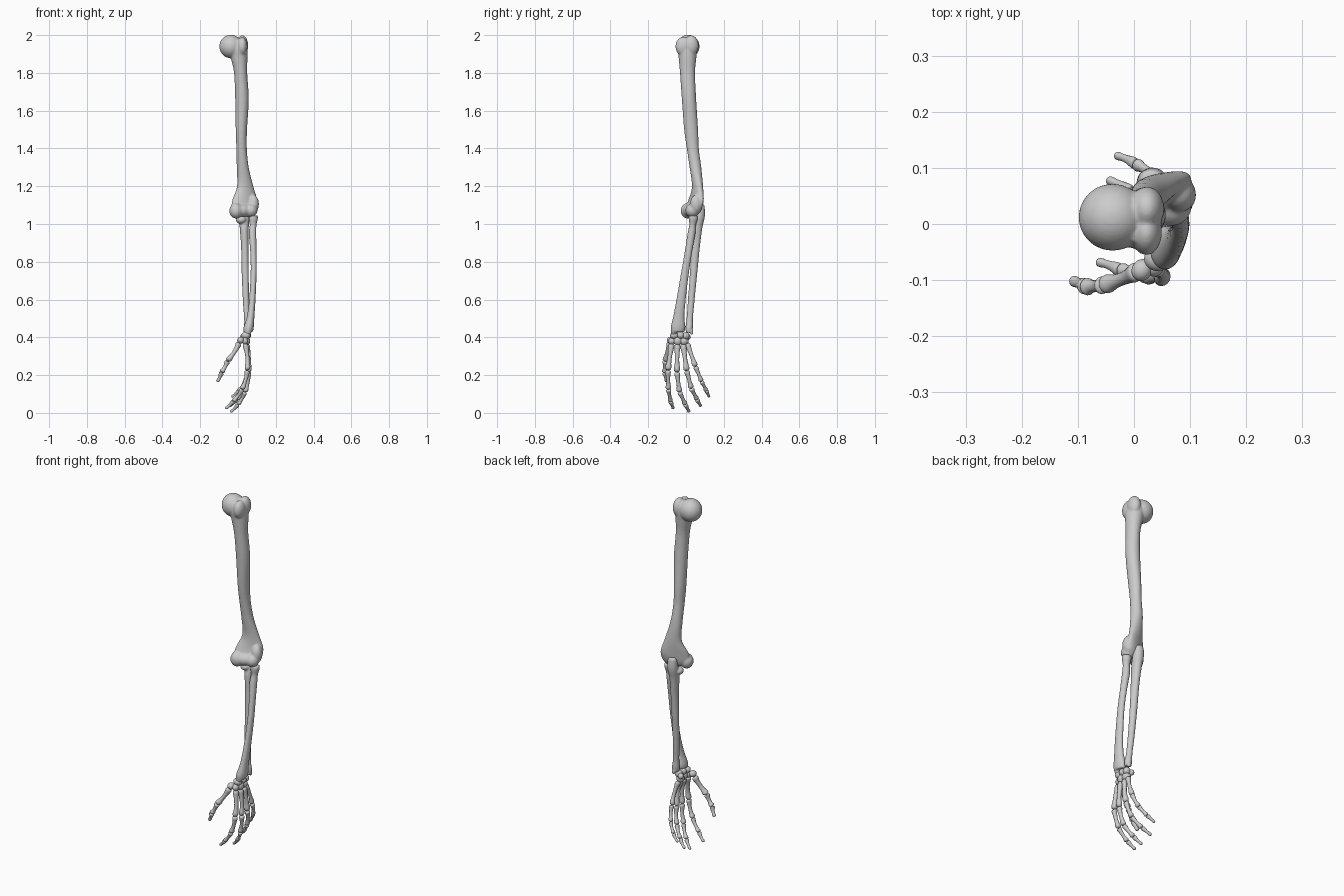
import bpy, bmesh, math
from mathutils import Vector, Matrix


def skin(bm, rings):
    """Bridge a list of closed rings of points and cap both ends."""
    rows = [[bm.verts.new(p) for p in r] for r in rings]
    n = len(rows[0])
    for a, b in zip(rows, rows[1:]):
        for i in range(n):
            bm.faces.new((a[i], a[(i + 1) % n], b[(i + 1) % n], b[i]))
    bm.faces.new(rows[0])
    bm.faces.new(rows[-1])


def catmull(p, sub):
    """Smoothly interpolate a list of number tuples."""
    out = []
    for i in range(len(p) - 1):
        a, b, c, d = p[max(i - 1, 0)], p[i], p[i + 1], p[min(i + 2, len(p) - 1)]
        for s in range(sub):
            t = s / sub
            out.append([0.5 * (2 * q + (r - o) * t + (2 * o - 5 * q + 4 * r - e) * t * t
                        + (3 * q - o - 3 * r + e) * t ** 3) for o, q, r, e in zip(a, b, c, d)])
    return out + [list(p[-1])]


def shaft(bm, stations, n=24):
    """Stations: x, y, z, half width, half depth, turn in degrees."""
    rings = []
    for x, y, z, a, b, turn in catmull(stations, 5):
        c, s = math.cos(math.radians(turn)), math.sin(math.radians(turn))
        ring = []
        for i in range(n):
            u = a * math.cos(2 * math.pi * i / n)
            v = b * math.sin(2 * math.pi * i / n)
            ring.append((x + u * c - v * s, y + u * s + v * c, z))
        rings.append(ring)
    skin(bm, rings)


def ball(bm, c, r, turn=0):
    m = Matrix.Translation(c) @ Matrix.Rotation(math.radians(turn), 4, 'Z') @ Matrix.Diagonal((*r, 1))
    bmesh.ops.create_uvsphere(bm, u_segments=24, v_segments=16, radius=1, matrix=m)


def finish(bm, name, voxel=0):
    bmesh.ops.recalc_face_normals(bm, faces=bm.faces)
    for f in bm.faces:
        f.smooth = True
    me = bpy.data.meshes.new(name)
    bm.to_mesh(me)
    bm.free()
    ob = bpy.data.objects.new(name, me)
    bpy.context.collection.objects.link(ob)
    if voxel:
        r = ob.modifiers.new("fuse", 'REMESH')
        r.mode, r.voxel_size, r.use_smooth_shade = 'VOXEL', voxel, True
        s = ob.modifiers.new("soften", 'SMOOTH')
        s.factor, s.iterations = 0.5, 10
    return ob


# Upper arm bone
bm = bmesh.new()
shaft(bm, [(.008, .008, 1.975, .028, .040, 0), (.004, .008, 1.93, .044, .052, 0),
           (.006, .008, 1.88, .044, .047, 0),
           (.014, .008, 1.80, .035, .040, 0), (.021, .016, 1.66, .036, .038, 0),
           (.018, .027, 1.50, .030, .037, 0), (.019, .036, 1.40, .028, .032, 0),
           (.025, .050, 1.30, .032, .031, 10), (.038, .061, 1.20, .045, .027, 20),
           (.036, .054, 1.13, .072, .027, 27), (.032, .040, 1.08, .074, .031, 27),
           (.030, .034, 1.055, .060, .026, 27)])
ball(bm, (-.038, .012, 1.940), (.061, .060, .062))           # shoulder ball
ball(bm, (.023, .027, 1.945), (.031, .040, .054))            # greater tubercle
ball(bm, (.022, -.014, 1.940), (.028, .042, .050))           # lesser tubercle
ball(bm, (-.010, .008, 1.070), (.036, .036, .041), 27)       # inner condyle
ball(bm, (.027, .022, 1.072), (.048, .034, .034), 27)
ball(bm, (.066, .034, 1.072), (.037, .038, .036), 27)        # outer condyle
ball(bm, (.080, .055, 1.105), (.030, .034, .050), 27)
finish(bm, "upper_arm_bone", .004)

# Inner forearm bone with elbow hook
bm = bmesh.new()
shaft(bm, [(.030, .080, 1.105, .016, .014, 0), (.032, .078, 1.09, .025, .021, 0),
           (.033, .071, 1.04, .029, .029, 0), (.033, .057, .98, .024, .030, 0),
           (.036, .050, .88, .020, .024, 0), (.038, .041, .75, .019, .020, 0),
           (.042, .028, .60, .017, .018, 0), (.048, .020, .50, .016, .017, 0),
           (.052, .017, .455, .020, .020, 0), (.053, .016, .425, .017, .017, 0)])
ball(bm, (.016, .044, 1.022), (.027, .030, .022), 27)
ball(bm, (.058, .030, .428), (.010, .010, .016))
finish(bm, "inner_forearm_bone", .004)

# Outer forearm bone
bm = bmesh.new()
shaft(bm, [(.081, .038, 1.045, .024, .024, 0), (.081, .038, 1.025, .024, .024, 0),
           (.080, .035, .995, .018, .018, 0), (.077, .029, .95, .020, .021, 0),
           (.081, .014, .86, .017, .020, 0), (.083, -.004, .75, .016, .021, 0),
           (.076, -.026, .60, .017, .025, 0), (.067, -.038, .51, .020, .030, 0),
           (.057, -.042, .455, .027, .039, 0), (.053, -.044, .428, .025, .036, 0)])
ball(bm, (.052, -.064, .428), (.017, .016, .020))
finish(bm, "outer_forearm_bone", .004)

# Wrist bones: near row, then far row
wrist = [((.042, -.062, .410), (.024, .022, .020)), ((.046, -.030, .411), (.024, .020, .020)),
         ((.046, -.001, .408), (.021, .019, .020)), ((.026, .010, .402), (.015, .015, .016)),
         ((.014, -.082, .385), (.020, .018, .018)), ((.037, -.074, .380), (.020, .017, .019)),
         ((.045, -.044, .381), (.023, .019, .024)), ((.042, -.010, .379), (.024, .021, .021))]
for i, (c, r) in enumerate(wrist):
    bm = bmesh.new()
    ball(bm, c, r, 15 * i)
    finish(bm, f"wrist_bone_{i + 1}")

# Hand and finger bones: dumbbell profile between consecutive joints
PROFILE = [(0, .55), (.03, .9), (.10, 1), (.25, .82), (.5, .68), (.72, .75), (.87, .97), (.95, .9), (1, .5)]
TIP = [(0, .5), (.04, .95), (.15, 1), (.4, .76), (.65, .64), (.82, .72), (.93, .66), (1, .28)]


def small_bone(name, p, q, r, profile, n=16):
    p, q = Vector(p), Vector(q)
    d = (q - p).normalized()
    u = d.cross(Vector((1, 0, .3))).normalized()
    v = d.cross(u)
    bow = v * (q - p).length * .04
    if bow.x < 0:
        bow = -bow
    rings = []
    for t, k in catmull(profile, 3):
        c = p.lerp(q, .01 + .98 * t) + bow * math.sin(math.pi * t)
        rings.append([c + (u * math.cos(2 * math.pi * i / n) * 1.05
                           + v * math.sin(2 * math.pi * i / n) * .95) * r * k for i in range(n)])
    bm = bmesh.new()
    skin(bm, rings)
    finish(bm, name)


fingers = {
    "thumb": [(.006, -.084, .370), (-.055, -.109, .275), (-.087, -.112, .215), (-.110, -.101, .164)],
    "index": [(.038, -.076, .365), (.050, -.096, .225), (.022, -.093, .125),
              (-.025, -.082, .062), (-.066, -.067, .022)],
    "middle": [(.046, -.046, .363), (.057, -.048, .215), (.038, -.034, .110),
               (.000, -.004, .045), (-.040, .017, .004)],
    "ring": [(.046, -.016, .363), (.056, .004, .222), (.038, .028, .130),
             (-.005, .057, .072), (-.048, .079, .034)],
    "little": [(.043, .006, .368), (.054, .050, .245), (.038, .082, .167),
               (.003, .107, .118), (-.034, .123, .084)],
}
for finger, joints in fingers.items():
    size = {"thumb": 1.05, "little": .9}.get(finger, 1)
    last = len(joints) - 2
    for i, (p, q) in enumerate(zip(joints, joints[1:])):
        r = (.0158 - .0015 * i) * size
        small_bone(f"{finger}_bone_{i + 1}", p, q, r, TIP if i == last else PROFILE)
